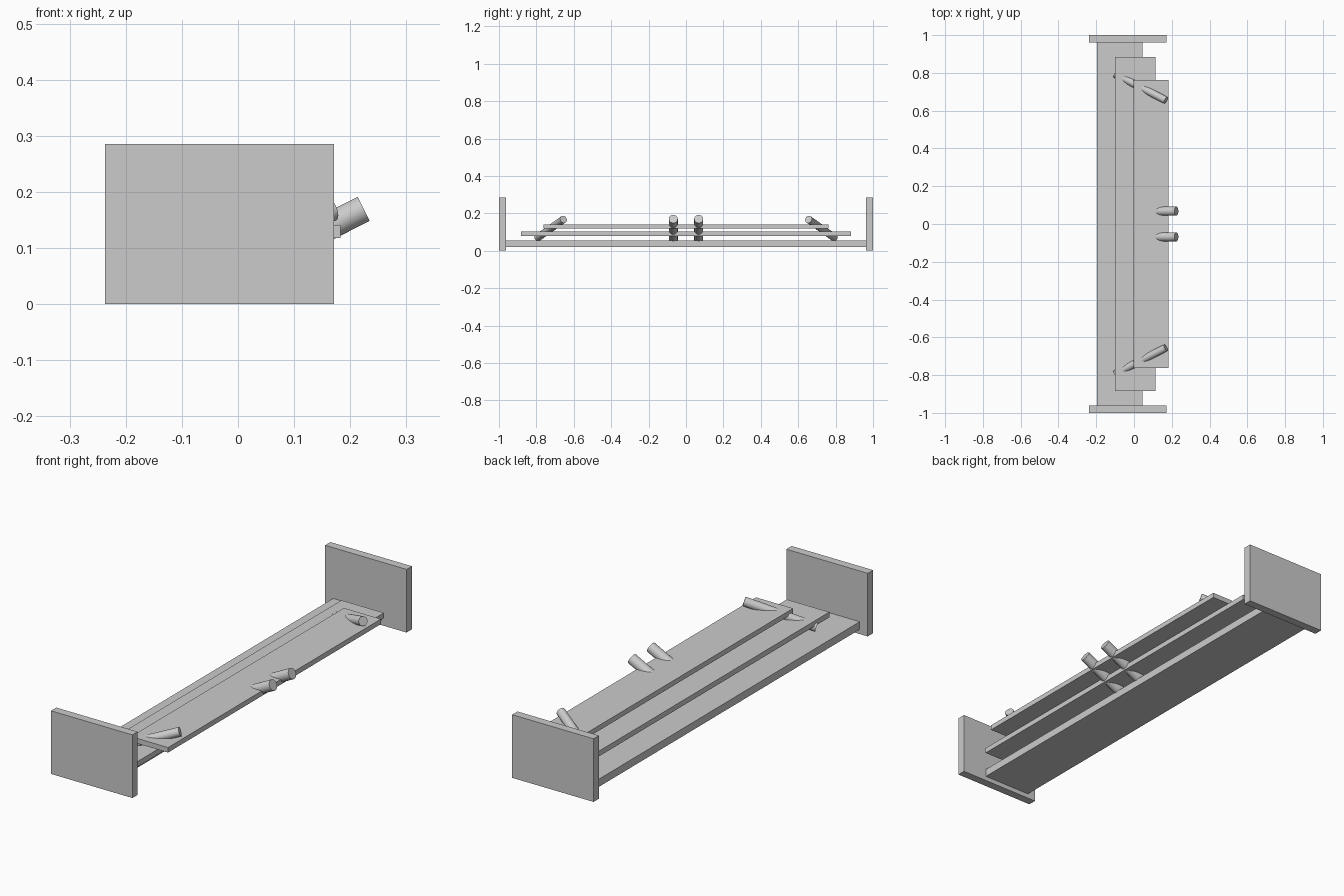
import bpy
from mathutils import Vector

cube = bpy.data.objects.get("Cube")
if cube:
    bpy.data.objects.remove(cube, do_unlink=True)

grey = bpy.data.materials.new("plain_grey")
grey.use_nodes = True
grey.diffuse_color = (0.6, 0.6, 0.6, 1)
grey.node_tree.nodes["Principled BSDF"].inputs["Base Color"].default_value = (0.6, 0.6, 0.6, 1)


def board(name, x, y, z):
    """Flat box given as (min, max) on each axis."""
    low, high = (Vector(corner) for corner in zip(x, y, z))
    bpy.ops.mesh.primitive_cube_add(size=1, location=(low + high) / 2)
    obj = bpy.context.object
    obj.name = name
    obj.scale = high - low
    bpy.ops.object.transform_apply(location=False, rotation=False, scale=True)
    obj.data.materials.append(grey)


def peg(name, start, end, radius):
    """Round rod between two points."""
    start, end = Vector(start), Vector(end)
    axis = end - start
    bpy.ops.mesh.primitive_cylinder_add(vertices=32, radius=radius, depth=axis.length,
                                        location=(start + end) / 2)
    obj = bpy.context.object
    obj.name = name
    obj.rotation_euler = axis.to_track_quat('Z', 'Y').to_euler()
    obj.data.materials.append(grey)
    bpy.ops.object.shade_smooth_by_angle()


# Three stepped shelves, each shorter and further forward than the one below
board("bottom_shelf", (-0.197, 0.045), (-0.963, 0.963), (0.021, 0.056))
board("middle_shelf", (-0.10, 0.113), (-0.883, 0.883), (0.08, 0.104))
board("top_shelf", (-0.003, 0.183), (-0.762, 0.762), (0.118, 0.141))

# Mirrored end panels and slanted pegs through the shelves
for side, s in (("front", -1), ("back", 1)):
    board(side + "_end_panel", (-0.237, 0.171), sorted((s * 0.962, s)), (0, 0.286))
    peg(side + "_centre_peg", (-0.025, s * 0.068, 0.044), (0.224, s * 0.068, 0.17), 0.024)
    peg(side + "_outer_peg", (-0.098, s * 0.793, 0.07), (0.168, s * 0.655, 0.168), 0.02)
